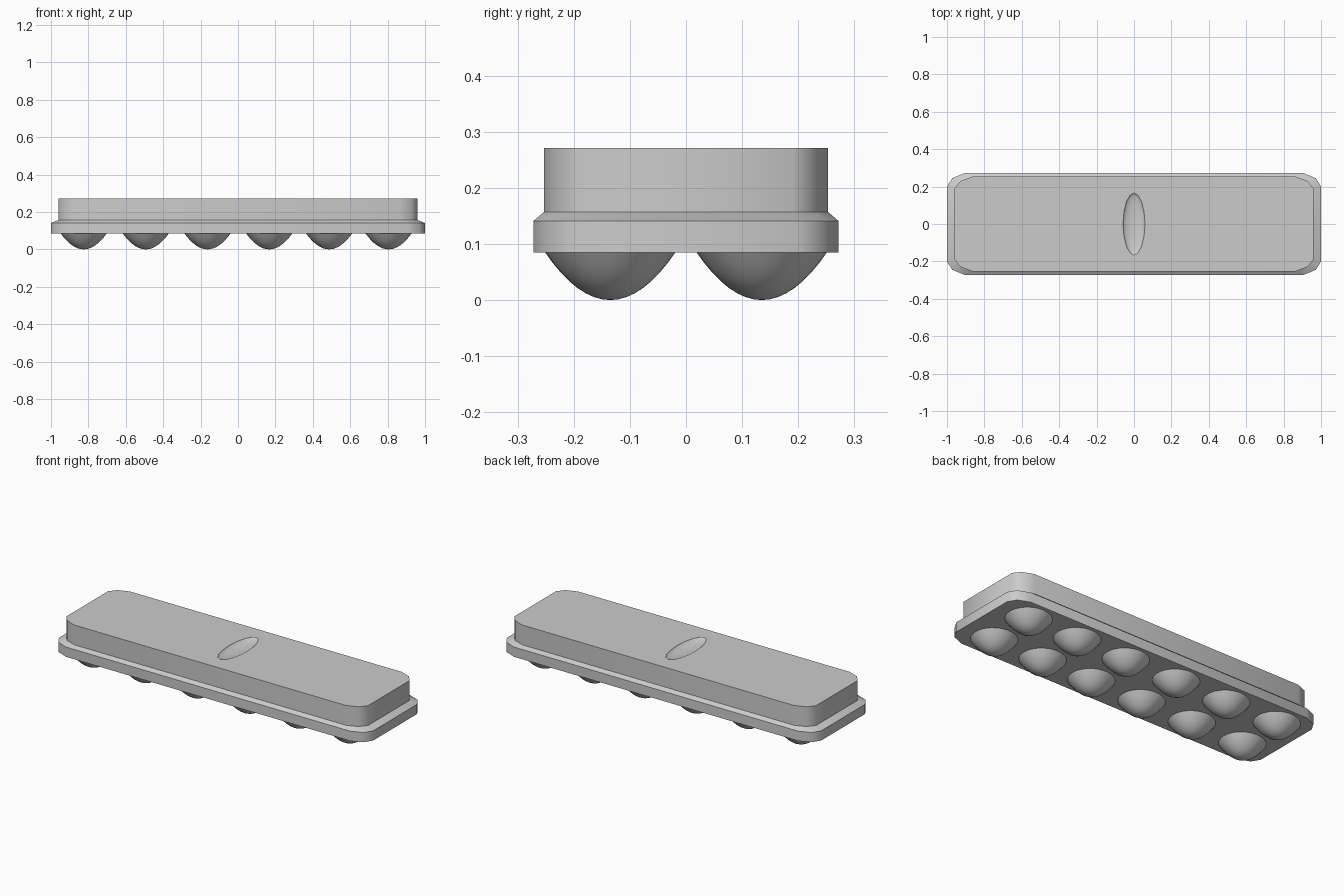
import bpy, bmesh, math

if "Cube" in bpy.data.objects:
    bpy.data.objects.remove(bpy.data.objects["Cube"])


def new_object(name, bm):
    bmesh.ops.recalc_face_normals(bm, faces=bm.faces)
    mesh = bpy.data.meshes.new(name)
    bm.to_mesh(mesh)
    bm.free()
    ob = bpy.data.objects.new(name, mesh)
    bpy.context.collection.objects.link(ob)
    return ob


def smooth(ob, angle):
    bpy.ops.object.select_all(action='DESELECT')
    ob.select_set(True)
    bpy.context.view_layer.objects.active = ob
    bpy.ops.object.shade_smooth_by_angle(angle=math.radians(angle))


def outline(corner):
    # Mirror one corner into the full counter-clockwise outline
    back = corner[::-1]
    return (corner + [(-x, y) for x, y in back]
            + [(-x, -y) for x, y in corner] + [(x, -y) for x, y in back])


def loft(name, rings):
    bm = bmesh.new()
    loops = [[bm.verts.new((x, y, z)) for x, y in outline(c)] for c, z in rings]
    for a, b in zip(loops, loops[1:]):
        for i in range(len(a)):
            j = (i + 1) % len(a)
            bm.faces.new((a[i], a[j], b[j], b[i]))
    bm.faces.new(loops[0][::-1])
    bm.faces.new(loops[-1])
    return new_object(name, bm)


# Carton body: flange, sloped shoulder and straight lid
flange = [(1.0, 0.2), (0.972, 0.245), (0.905, 0.272)]
lid = [(0.96, 0.19), (0.928, 0.229), (0.865, 0.253)]
body = loft("carton_body", [(flange, 0.085), (flange, 0.141), (lid, 0.157), (lid, 0.271)])

# Shallow thumb dent in the lid
bm = bmesh.new()
bmesh.ops.create_uvsphere(bm, u_segments=16, v_segments=12, radius=1)
for v in bm.verts:
    v.co = (v.co.x * 0.06, v.co.y * 0.17, 0.275 + v.co.z * 0.022)
cutter = new_object("dent_cutter", bm)
mod = body.modifiers.new("dent", 'BOOLEAN')
mod.operation = 'DIFFERENCE'
mod.object = cutter
bpy.context.view_layer.objects.active = body
bpy.ops.object.modifier_apply(modifier=mod.name)
bpy.data.objects.remove(cutter)
smooth(body, 40)

# Twelve rounded egg cups hanging under the flange
STEPS, SEGMENTS = 8, 32
for row, y in enumerate((-0.135, 0.135)):
    for col, x in enumerate((-0.825, -0.493, -0.163, 0.167, 0.487, 0.805)):
        bm = bmesh.new()
        prof = []
        for i in range(STEPS + 1):
            t = i / STEPS
            prof.append(bm.verts.new((t * 0.117, 0, 0.086 * t ** 2)))
        edges = [bm.edges.new(p) for p in zip(prof, prof[1:])]
        bmesh.ops.spin(bm, geom=prof + edges, cent=(0, 0, 0), axis=(0, 0, 1),
                       angle=2 * math.pi, steps=SEGMENTS)
        bmesh.ops.remove_doubles(bm, verts=bm.verts, dist=1e-4)
        for v in bm.verts:
            v.co.x *= 1.06
        cup = new_object(f"egg_cup_{row}_{col}", bm)
        cup.location = (x, y, 0)
        # Open surfaces: make sure normals face down and out
        if cup.data.polygons[0].normal.z > 0:
            cup.data.flip_normals()
        smooth(cup, 60)
